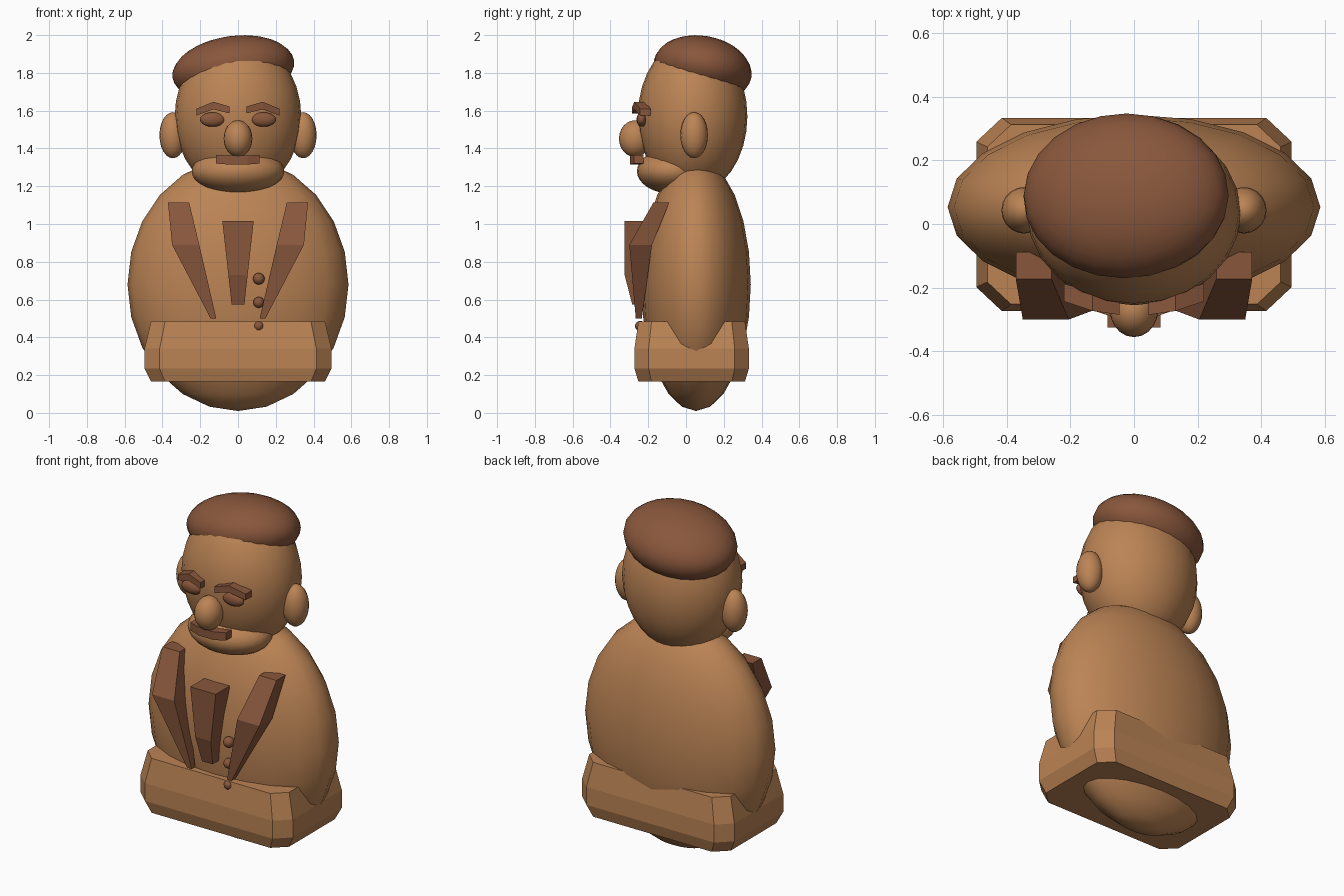
import bpy, bmesh, math
from mathutils import Vector

if "Cube" in bpy.data.objects:
    bpy.data.objects.remove(bpy.data.objects["Cube"])


def material(name, rgb):
    m = bpy.data.materials.new(name)
    m.diffuse_color = (*rgb, 1)
    m.use_nodes = True
    m.node_tree.nodes["Principled BSDF"].inputs["Base Color"].default_value = m.diffuse_color
    return m


TAN = material("tan", (0.50, 0.23, 0.09))
BROWN = material("brown", (0.25, 0.095, 0.045))


def finish(name, bm, mat, smooth):
    bmesh.ops.recalc_face_normals(bm, faces=bm.faces)
    for f in bm.faces:
        f.smooth = smooth
    me = bpy.data.meshes.new(name)
    bm.to_mesh(me)
    bm.free()
    me.materials.append(mat)
    ob = bpy.data.objects.new(name, me)
    bpy.context.collection.objects.link(ob)
    return ob


def ellipsoid(name, loc, radii, mat, segs=24, rings=16, tilt=(0, 0, 0)):
    bm = bmesh.new()
    bmesh.ops.create_uvsphere(bm, u_segments=segs, v_segments=rings, radius=1)
    bmesh.ops.scale(bm, vec=radii, verts=bm.verts)
    ob = finish(name, bm, mat, True)
    ob.location = loc
    ob.rotation_euler = [math.radians(a) for a in tilt]
    return ob


def loft(name, rings, mat):
    """Join equal-sized rings of points and cap both ends."""
    bm = bmesh.new()
    loops = [[bm.verts.new(p) for p in r] for r in rings]
    n = len(loops[0])
    for a, b in zip(loops, loops[1:]):
        for i in range(n):
            j = (i + 1) % n
            bm.faces.new((a[i], a[j], b[j], b[i]))
    bm.faces.new(loops[0])
    bm.faces.new(loops[-1])
    return finish(name, bm, mat, False)


def strip(name, sections, mat, across, side=1):
    """Tapered bar: sections are (centre, half size across, half depth in y)."""
    u, v = Vector(across), Vector((0, 1, 0))
    rings = []
    for c, hu, hv in sections:
        ring = [Vector(c) + u * su * hu + v * sv * hv
                for su, sv in ((-1, -1), (1, -1), (1, 1), (-1, 1))]
        rings.append([(p.x * side, p.y, p.z) for p in ring])
    return loft(name, rings, mat)


# Rounded torso
ellipsoid("body", (0, 0.053, 0.68), (0.585, 0.29, 0.67), TAN, 20, 12)

# Chamfered block around the lower body
HX, HY, CY = 0.495, 0.303, 0.03
corner = [(HX, HY - 0.075), (HX - 0.08, HY)]
octagon = (corner + [(-x, y) for x, y in reversed(corner)]
           + [(-x, -y) for x, y in corner] + [(x, -y) for x, y in reversed(corner)])
loft("base_block", [[(x * s, y * s + CY, z) for x, y in octagon]
                    for z, s in ((0.165, 0.93), (0.235, 1), (0.34, 1), (0.485, 0.93))], TAN)

# Head, jaw, nose and hair
ellipsoid("head", (0, 0.035, 1.57), (0.335, 0.29, 0.41), TAN)
ellipsoid("jaw", (0, -0.07, 1.28), (0.245, 0.19, 0.12), TAN)
ellipsoid("nose", (0, -0.27, 1.452), (0.076, 0.085, 0.097), TAN, 20, 12)
ellipsoid("hair", (-0.025, 0.088, 1.82), (0.325, 0.262, 0.172), BROWN, tilt=(-10, -8, 0))

# Paired parts
for side, label in ((-1, "left"), (1, "right")):
    ellipsoid(label + "_ear", (side * 0.345, 0.043, 1.47), (0.071, 0.073, 0.122), TAN, 20, 12)
    ellipsoid(label + "_eye", (side * 0.135, -0.235, 1.553), (0.067, 0.027, 0.038), BROWN, 16, 10)
    strip(label + "_eyebrow", [((0.22, -0.215, 1.592), 0.018, 0.028),
                               ((0.13, -0.243, 1.627), 0.02, 0.03),
                               ((0.045, -0.257, 1.604), 0.018, 0.028)], BROWN, (0, 0, 1), side)
    strip(label + "_lapel", [((0.315, -0.13, 1.115), 0.056, 0.042),
                             ((0.277, -0.24, 0.89), 0.072, 0.06),
                             ((0.13, -0.25, 0.5), 0.015, 0.016)], BROWN, (1, 0, 0), side)

# Moustache bar
strip("moustache", [((-0.117, -0.25, 1.343), 0.023, 0.025),
                    ((-0.05, -0.27, 1.339), 0.024, 0.027),
                    ((0.05, -0.27, 1.339), 0.024, 0.027),
                    ((0.114, -0.25, 1.343), 0.023, 0.025)], BROWN, (0, 0, 1))

# Tie
strip("tie", [((0, -0.26, 1.015), 0.083, 0.065),
              ((0, -0.27, 0.73), 0.051, 0.055),
              ((0, -0.25, 0.575), 0.034, 0.035)], BROWN, (1, 0, 0))

# Buttons
for i, z in enumerate((0.71, 0.585, 0.46)):
    ellipsoid("button_%d" % (i + 1), (0.11, -0.243, z), (0.031 - 0.002 * i,) * 3, BROWN, 12, 8)
